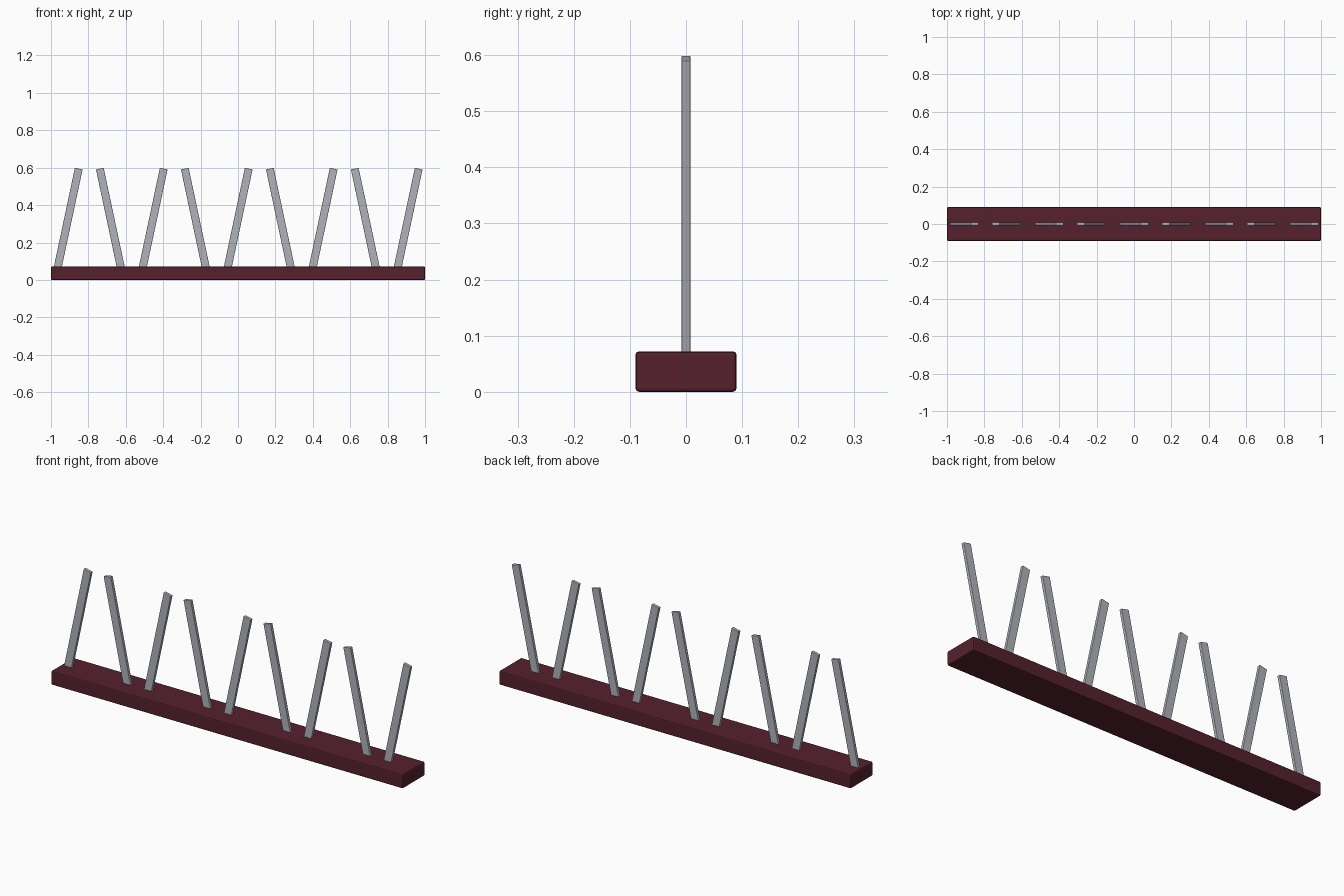
import bpy, math

if "Cube" in bpy.data.objects:
    bpy.data.objects.remove(bpy.data.objects["Cube"])


def material(name, rgb):
    m = bpy.data.materials.new(name)
    m.diffuse_color = (*rgb, 1)
    m.use_nodes = True
    m.node_tree.nodes["Principled BSDF"].inputs["Base Color"].default_value = m.diffuse_color
    return m


def box(name, size, location, tilt, bevel, mat):
    bpy.ops.mesh.primitive_cube_add(size=1, location=location)
    ob = bpy.context.object
    ob.name = name
    ob.scale = size
    bpy.ops.object.transform_apply(location=False, rotation=False, scale=True)
    ob.rotation_euler[1] = tilt
    mod = ob.modifiers.new("edge_bevel", 'BEVEL')
    mod.width = bevel
    mod.segments = 2
    ob.data.materials.append(mat)
    return ob


maroon = material("dark maroon", (0.092, 0.0155, 0.026))
steel = material("light grey steel", (0.43, 0.45, 0.49))

# Base plank
box("base_plank", (2.0, 0.18, 0.072), (0, 0, 0.036), 0, 0.006, maroon)

# Nine flat bars leaning alternately right and left
TILT = math.radians(12)
LENGTH, WIDTH, DEPTH = 0.55, 0.042, 0.016
centre_z = 0.599 - LENGTH / 2 * math.cos(TILT) - WIDTH / 2 * math.sin(TILT)
for i in range(9):
    lean = TILT if i % 2 == 0 else -TILT
    box(f"slanted_bar_{i + 1}", (WIDTH, DEPTH, LENGTH),
        ((i - 4) * 0.2272, 0, centre_z), lean, 0.002, steel)
